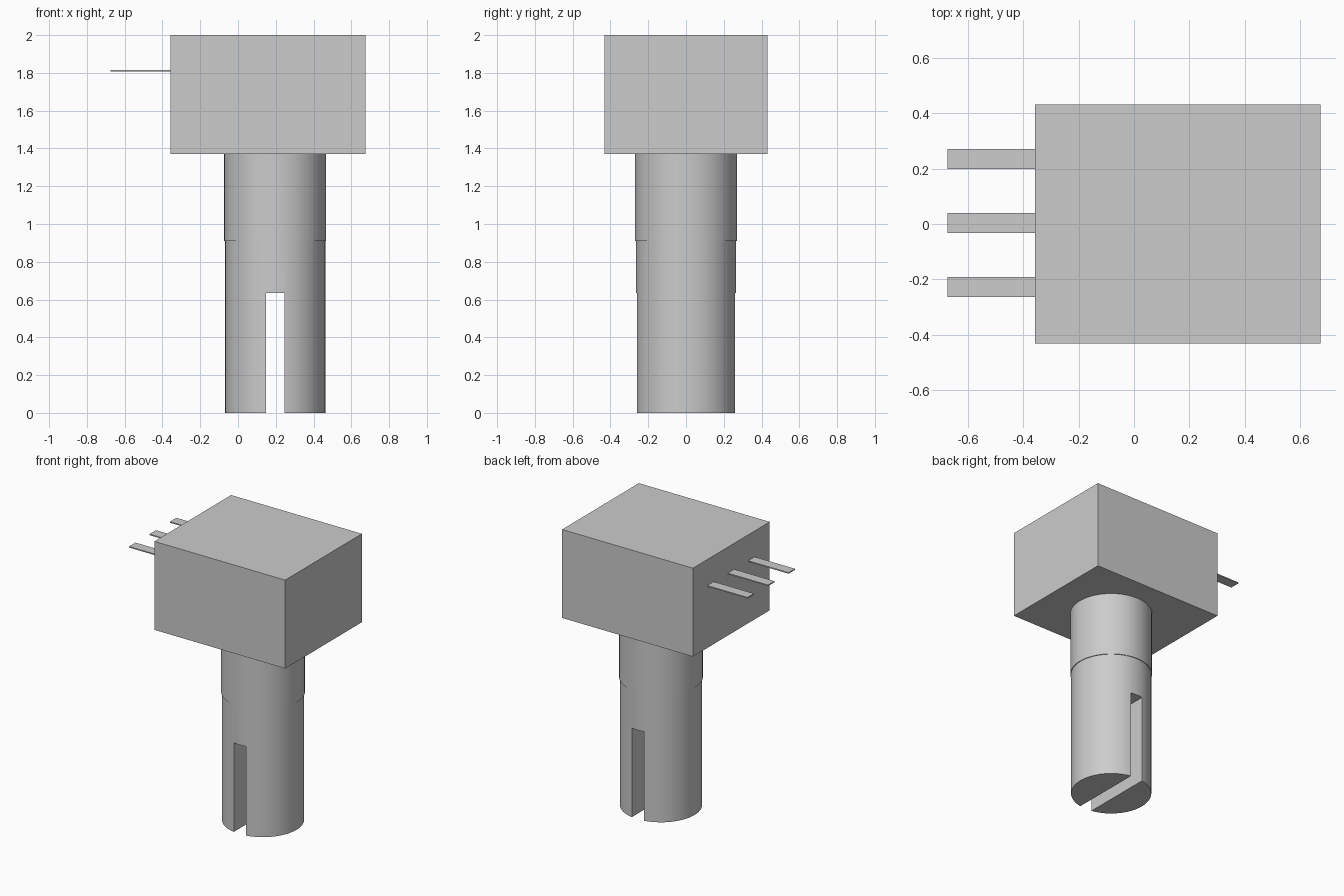
import bpy
from math import radians

cube = bpy.data.objects.get("Cube")
if cube:
    bpy.data.objects.remove(cube, do_unlink=True)

grey = bpy.data.materials.new("plain_grey")
grey.use_nodes = True
colour = (0.6, 0.6, 0.6, 1)
grey.diffuse_color = colour
grey.node_tree.nodes["Principled BSDF"].inputs["Base Color"].default_value = colour

SHAFT_X = 0.197


def box(name, low, high):
    centre = [(a + b) / 2 for a, b in zip(low, high)]
    bpy.ops.mesh.primitive_cube_add(size=1, location=centre)
    ob = bpy.context.object
    ob.name = name
    ob.scale = [b - a for a, b in zip(low, high)]
    bpy.ops.object.transform_apply(location=False, rotation=False, scale=True)
    ob.data.materials.append(grey)
    return ob


def cylinder(name, radius, bottom, top):
    bpy.ops.mesh.primitive_cylinder_add(
        vertices=64, radius=radius, depth=top - bottom,
        location=(SHAFT_X, 0, (bottom + top) / 2))
    ob = bpy.context.object
    ob.name = name
    ob.data.materials.append(grey)
    return ob


# Housing block
box("housing", (-0.357, -0.432, 1.37), (0.674, 0.432, 2))

# Three flat terminal pins on the right side
for label, y in (("front", -0.228), ("middle", 0.003), ("back", 0.234)):
    box(label + "_pin", (-0.674, y - 0.036, 1.807), (-0.35, y + 0.036, 1.815))

# Collar, and the slightly thinner shaft below it
collar = cylinder("collar", 0.27, 0.91, 1.37)
shaft = cylinder("shaft", 0.265, 0, 0.91)

# Slot cut through the shaft from front to back
cutter = box("slot_cutter", (0.149, -0.5, -0.1), (0.245, 0.5, 0.635))
cutter.hide_render = True
slot = shaft.modifiers.new("slot", "BOOLEAN")
slot.operation = "DIFFERENCE"
slot.solver = "EXACT"
slot.object = cutter
bpy.context.view_layer.objects.active = shaft
bpy.ops.object.modifier_apply(modifier=slot.name)
bpy.data.objects.remove(cutter, do_unlink=True)

# Round parts are smooth with sharp rims
for ob in (collar, shaft):
    bpy.ops.object.select_all(action="DESELECT")
    ob.select_set(True)
    bpy.context.view_layer.objects.active = ob
    bpy.ops.object.shade_smooth_by_angle(angle=radians(30))
